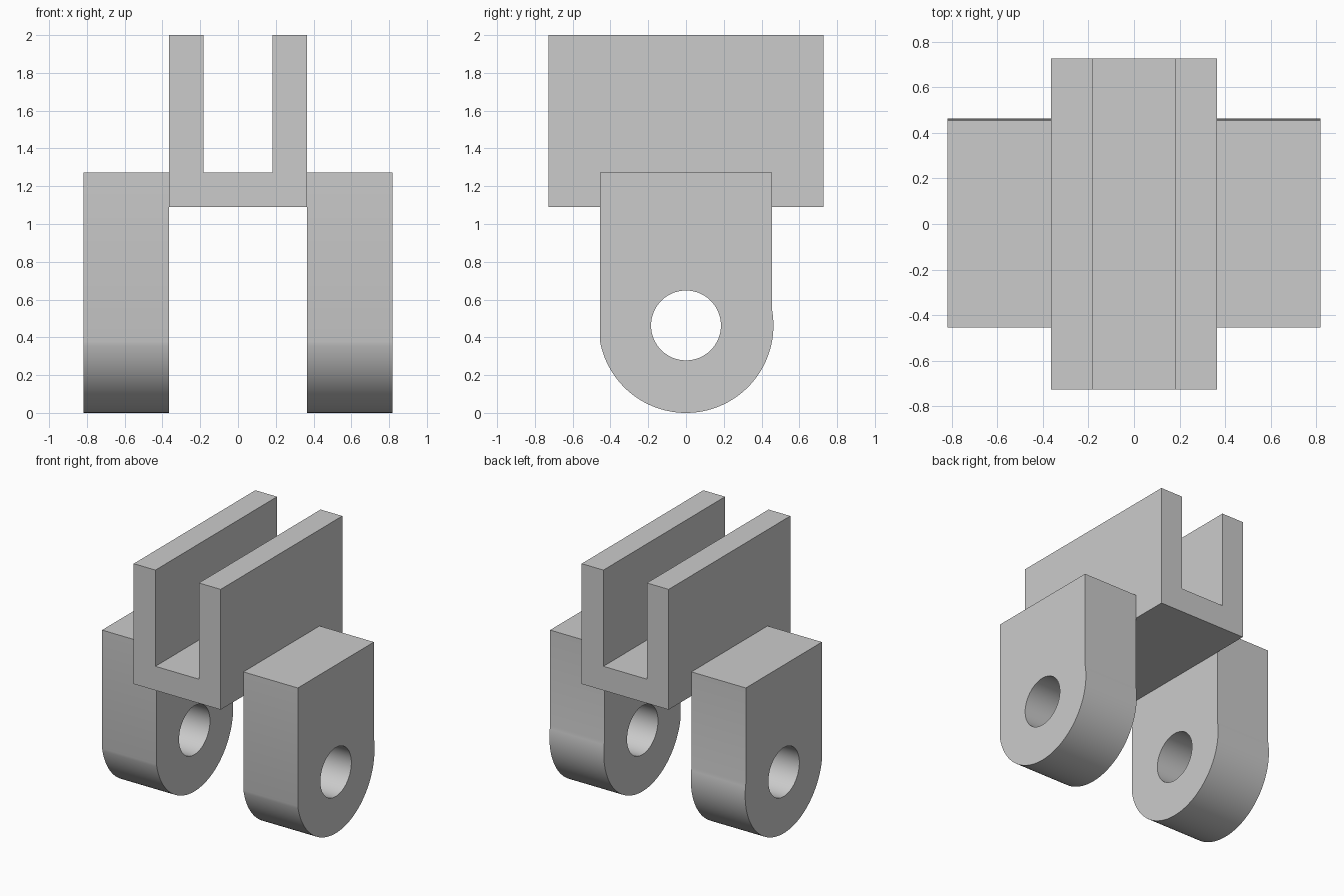
import bpy
import bmesh
from math import asin, cos, pi, sin, radians
from mathutils import Vector

cube = bpy.data.objects.get("Cube")
if cube:
    bpy.data.objects.remove(cube, do_unlink=True)

grey = bpy.data.materials.new("plain grey")
grey.use_nodes = True
colour = (0.6, 0.6, 0.6, 1)
grey.diffuse_color = colour
grey.node_tree.nodes["Principled BSDF"].inputs["Base Color"].default_value = colour


def extrude_loops(name, loops, direction):
    """Fill closed outlines (inner loops become holes) and extrude them."""
    bm = bmesh.new()
    edges = []
    for loop in loops:
        verts = [bm.verts.new(p) for p in loop]
        edges += [bm.edges.new((a, b)) for a, b in zip(verts, verts[1:] + verts[:1])]
    direction = Vector(direction)
    bmesh.ops.triangle_fill(bm, edges=edges, use_beauty=True, normal=direction.normalized())
    result = bmesh.ops.extrude_face_region(bm, geom=bm.faces[:], use_keep_orig=True)
    moved = [g for g in result["geom"] if isinstance(g, bmesh.types.BMVert)]
    bmesh.ops.translate(bm, verts=moved, vec=direction)
    bmesh.ops.recalc_face_normals(bm, faces=bm.faces[:])
    # Merge the flat triangles of the caps where possible
    bmesh.ops.dissolve_limit(bm, angle_limit=radians(0.1), verts=[], edges=bm.edges[:])
    mesh = bpy.data.meshes.new(name)
    bm.to_mesh(mesh)
    bm.free()
    mesh.materials.append(grey)
    obj = bpy.data.objects.new(name, mesh)
    bpy.context.collection.objects.link(obj)
    bpy.ops.object.select_all(action="DESELECT")
    obj.select_set(True)
    bpy.context.view_layer.objects.active = obj
    bpy.ops.object.shade_smooth_by_angle(angle=radians(20))
    return obj


# U-shaped channel running front to back
OUT, IN, HALF_LEN = 0.364, 0.182, 0.727
BOTTOM, FLOOR, TOP = 1.09, 1.272, 2.0
half = [(OUT, BOTTOM), (OUT, TOP), (IN, TOP), (IN, FLOOR)]
section = half + [(-x, z) for x, z in reversed(half)]
extrude_loops("channel", [[(x, -HALF_LEN, z) for x, z in section]], (0, 2 * HALF_LEN, 0))

# Rounded legs, each with a cross hole
SIDE, RADIUS, HOLE, WIDTH = 0.455, 0.463, 0.185, 0.455
ARC_STEPS, HOLE_STEPS = 64, 64
tip = asin((1 - (SIDE / RADIUS) ** 2) ** 0.5)
start, end = pi + tip, 2 * pi + tip
outline = [(SIDE, FLOOR), (-SIDE, FLOOR)]
for i in range(ARC_STEPS + 1):
    a = start + (end - start) * i / ARC_STEPS
    outline.append((RADIUS * cos(a), RADIUS + RADIUS * sin(a)))
hole = [(HOLE * cos(2 * pi * i / HOLE_STEPS), RADIUS + HOLE * sin(2 * pi * i / HOLE_STEPS))
        for i in range(HOLE_STEPS)]

for name, side in (("left_leg", 1), ("right_leg", -1)):
    loops = [[(side * OUT, y, z) for y, z in loop] for loop in (outline, hole)]
    extrude_loops(name, loops, (side * WIDTH, 0, 0))
